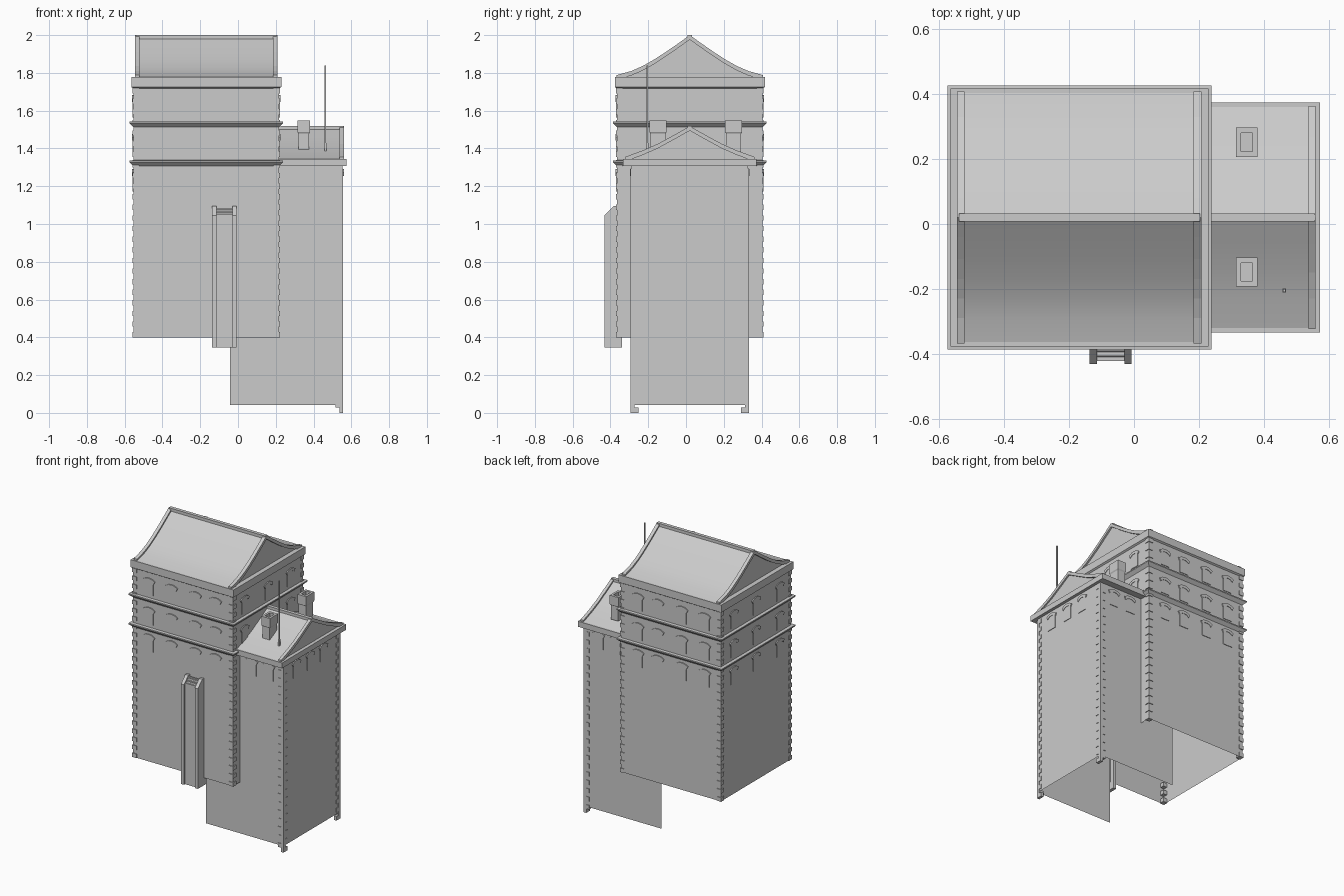
import bpy, bmesh
from math import radians
from mathutils import Vector

if "Cube" in bpy.data.objects:
    bpy.data.objects.remove(bpy.data.objects["Cube"])

Z = Vector((0, 0, 1))
CX, CY = -0.168, 0.02            # tower centre (CY is shared with the wing)


def finish(name, bm):
    bmesh.ops.recalc_face_normals(bm, faces=bm.faces)
    me = bpy.data.meshes.new(name)
    bm.to_mesh(me)
    bm.free()
    ob = bpy.data.objects.new(name, me)
    bpy.context.collection.objects.link(ob)
    return ob


def prism(bm, pts, d0, d1, o=Vector(), u=Vector((1, 0, 0)), n=Vector((0, -1, 0))):
    """Outline (along u, up z) extruded along n from d0 to d1."""
    a, b = [[bm.verts.new(o + u * p + Z * q + n * d) for p, q in pts] for d in (d0, d1)]
    bm.faces.new(a)
    bm.faces.new(b)
    k = len(pts)
    for i in range(k):
        j = (i + 1) % k
        bm.faces.new((a[i], a[j], b[j], b[i]))


def box(bm, x0, x1, y0, y1, z0, z1):
    prism(bm, [(x0, z0), (x1, z0), (x1, z1), (x0, z1)], -y0, -y1)


def square_loft(name, rings, cap=False):
    """Square rings (z, half width) around the tower axis."""
    bm = bmesh.new()
    loops = [[bm.verts.new((CX + sx * h, CY + sy * h, z))
              for sx, sy in ((-1, -1), (1, -1), (1, 1), (-1, 1))] for z, h in rings]
    for a, b in zip(loops, loops[1:]):
        for i in range(4):
            j = (i + 1) % 4
            bm.faces.new((a[i], a[j], b[j], b[i]))
    if cap:
        bm.faces.new(loops[0])
        bm.faces.new(loops[-1])
    return finish(name, bm)


def gable_roof(name, half, x0, x1, copings):
    """half: (dy, z) points from eave to ridge, mirrored and run along x."""
    def outline(lift):
        left = [(-d, z + lift) for d, z in half]
        right = [(d, z + lift) for d, z in reversed(half[:-1])]
        base = half[0][1] - 0.003
        return [(-half[0][0], base)] + left + right + [(half[0][0], base)]
    o, y, x = Vector((0, CY, 0)), Vector((0, 1, 0)), Vector((1, 0, 0))
    bm = bmesh.new()
    prism(bm, outline(0), x0, x1, o, y, x)
    roof = finish(name, bm)
    bpy.ops.object.select_all(action='DESELECT')
    roof.select_set(True)
    bpy.context.view_layer.objects.active = roof
    bpy.ops.object.shade_smooth_by_angle(angle=radians(35))
    # raised gable copings and ridge beam
    bm = bmesh.new()
    for a, b in copings:
        up, low = outline(0.012)[1:-1], outline(-0.012)[1:-1]
        prism(bm, up + low[::-1], a, b, o, y, x)
    top = half[-1][1] + 0.012
    box(bm, x0 - 0.008, x1 + 0.008, CY - 0.012, CY + 0.012, top - 0.025, top)
    finish(name + "_coping", bm)


def window(bm_hood, bm_panel, o, u, n, panel=True):
    """Arched hood over a thin window panel; o is the top of the hood."""
    hood = [(-.047, -.017), (-.025, -.004), (0, 0), (.025, -.004), (.047, -.017),
            (.037, -.036), (.018, -.023), (0, -.02), (-.018, -.023), (-.037, -.036)]
    prism(bm_hood, hood, -0.002, 0.007, o, u, n)
    if panel:
        body = [(-.034, -.118), (.034, -.118), (.034, -.032), (.018, -.022),
                (0, -.018), (-.018, -.022), (-.034, -.032)]
        prism(bm_panel, body, -0.002, 0.004, o, u, n)


def quoins(bm, cx, cy, sx, sy, z0, z1, step, long, short, proud, gaps=False):
    """Alternating corner stones; (cx, cy) is the wall corner, (sx, sy) points outward."""
    count = round((z1 - z0) / step)
    step = (z1 - z0) / count
    for i in range(count):
        a, b = (short, long) if i % 2 == 0 else (long, short)
        if gaps:
            if i % 2:
                continue
            a = b = long
        xs = sorted((cx + sx * proud, cx + sx * (proud - a)))
        ys = sorted((cy + sy * proud, cy + sy * (proud - b)))
        box(bm, *xs, *ys, z0 + i * step, z0 + (i + 1) * step)


# tower walls (open below), string courses and eave band
H = 0.386
square_loft("tower_walls", [(0.4, H), (1.735, H)])
for k, z in enumerate((1.306, 1.512)):
    square_loft(f"string_course_{k + 1}",
                [(z, H - .002), (z + .022, .407), (z + .03, .407), (z + .032, H - .002)])
square_loft("tower_eave", [(1.718, H), (1.725, 0.397), (1.777, 0.397)], cap=True)

# wing walls (open below and towards the tower) and eave slab
WX, WH = 0.553, 0.309
bm = bmesh.new()
path = [(-0.043, CY - WH), (WX, CY - WH), (WX, CY + WH), (-0.043, CY + WH)]
low = [bm.verts.new((x, y, 0.043)) for x, y in path]
high = [bm.verts.new((x, y, 1.315)) for x, y in path]
for i in range(3):
    bm.faces.new((low[i], low[i + 1], high[i + 1], high[i]))
finish("wing_walls", bm)
bm = bmesh.new()
box(bm, 0.19, 0.574, CY - 0.354, CY + 0.354, 1.306, 1.344)
finish("wing_eave", bm)

# roofs
gable_roof("tower_roof", [(.388, 1.776), (.31, 1.798), (.25, 1.824), (.19, 1.858),
                          (.128, 1.898), (.06, 1.945), (0, 1.988)],
           -0.532, 0.196, [(-0.546, -0.522), (0.184, 0.208)])
gable_roof("wing_roof", [(.343, 1.343), (.25, 1.377), (.17, 1.412), (.08, 1.461), (0, 1.506)],
           0.19, 0.55, [(0.538, 0.56)])

# quoins
bm = bmesh.new()
for sx in (-1, 1):
    for sy in (-1, 1):
        quoins(bm, CX + sx * H, CY + sy * H, sx, sy, 0.4, 1.72, 0.028, 0.034, 0.02, 0.005, True)
finish("tower_quoins", bm)
bm = bmesh.new()
for sy in (-1, 1):
    quoins(bm, WX, CY + sy * WH, 1, sy, 0, 1.295, 0.029, 0.042, 0.02, 0.004)
finish("wing_quoins", bm)

# windows on every wall
hoods, panels = bmesh.new(), bmesh.new()
X, Y = Vector((1, 0, 0)), Vector((0, 1, 0))
for row, z in enumerate((1.29, 1.477, 1.682)):
    for i, x in enumerate((-0.43, -0.255, -0.07, 0.085)):
        window(hoods, panels, Vector((x, CY - H, z)), X, -Y, not (row == 0 and i == 2))
        window(hoods, panels, Vector((x, CY + H, z)), X, Y)
    for y in (-0.24, 0.02, 0.265):
        window(hoods, panels, Vector((CX - H, y, z)), Y, -X)
        if row:
            window(hoods, panels, Vector((CX + H, y, z)), Y, X)
for x in (0.31, 0.442):
    for s in (-1, 1):
        window(hoods, panels, Vector((x, CY + s * WH, 1.29)), X, Y * s)
for y in (-0.148, 0.004, 0.15):
    window(hoods, panels, Vector((WX, y, 1.29)), Y, X)
finish("window_hoods", hoods)
finish("window_panels", panels)

# front chute: two cheeks, recessed front panel, sloped slats
bm = bmesh.new()
cheek = [(-.432, .347), (-.34, .347), (-.34, 1.094), (-.385, 1.094), (-.432, 1.046)]
for a, b in ((-0.137, -0.114), (-0.03, -0.007)):
    prism(bm, cheek, a, b, Vector(), Y, X)
inner = [(-.42, .347), (-.412, .347), (-.412, 1.045), (-.375, 1.08), (-.375, 1.085), (-.42, 1.045)]
prism(bm, inner, -0.116, -0.028, Vector(), Y, X)
for k in range(3):
    y, z = -0.422 + k * 0.015, 1.046 + k * 0.015
    box(bm, -0.116, -0.028, y, y + 0.012, z, z + 0.008)
finish("front_chute", bm)

# chimneys with a sunken flue
for k, cy in enumerate((-0.148, 0.252)):
    bm = bmesh.new()
    cx = 0.348
    rings = [(1.38, .028, .04), (1.478, .028, .04), (1.486, .033, .045), (1.548, .033, .045),
             (1.548, .018, .028), (1.52, .018, .028)]
    loops = [[bm.verts.new((cx + sx * hx, cy + sy * hy, z))
              for sx, sy in ((-1, -1), (1, -1), (1, 1), (-1, 1))] for z, hx, hy in rings]
    for a, b in zip(loops, loops[1:]):
        for i in range(4):
            bm.faces.new((a[i], a[(i + 1) % 4], b[(i + 1) % 4], b[i]))
    bm.faces.new(loops[-1])
    finish(f"chimney_{k + 1}", bm)

# roof mast with a thicker foot
bm = bmesh.new()
box(bm, 0.459, 0.467, -0.209, -0.201, 1.38, 1.84)
box(bm, 0.457, 0.469, -0.211, -0.199, 1.38, 1.43)
finish("mast", bm)
